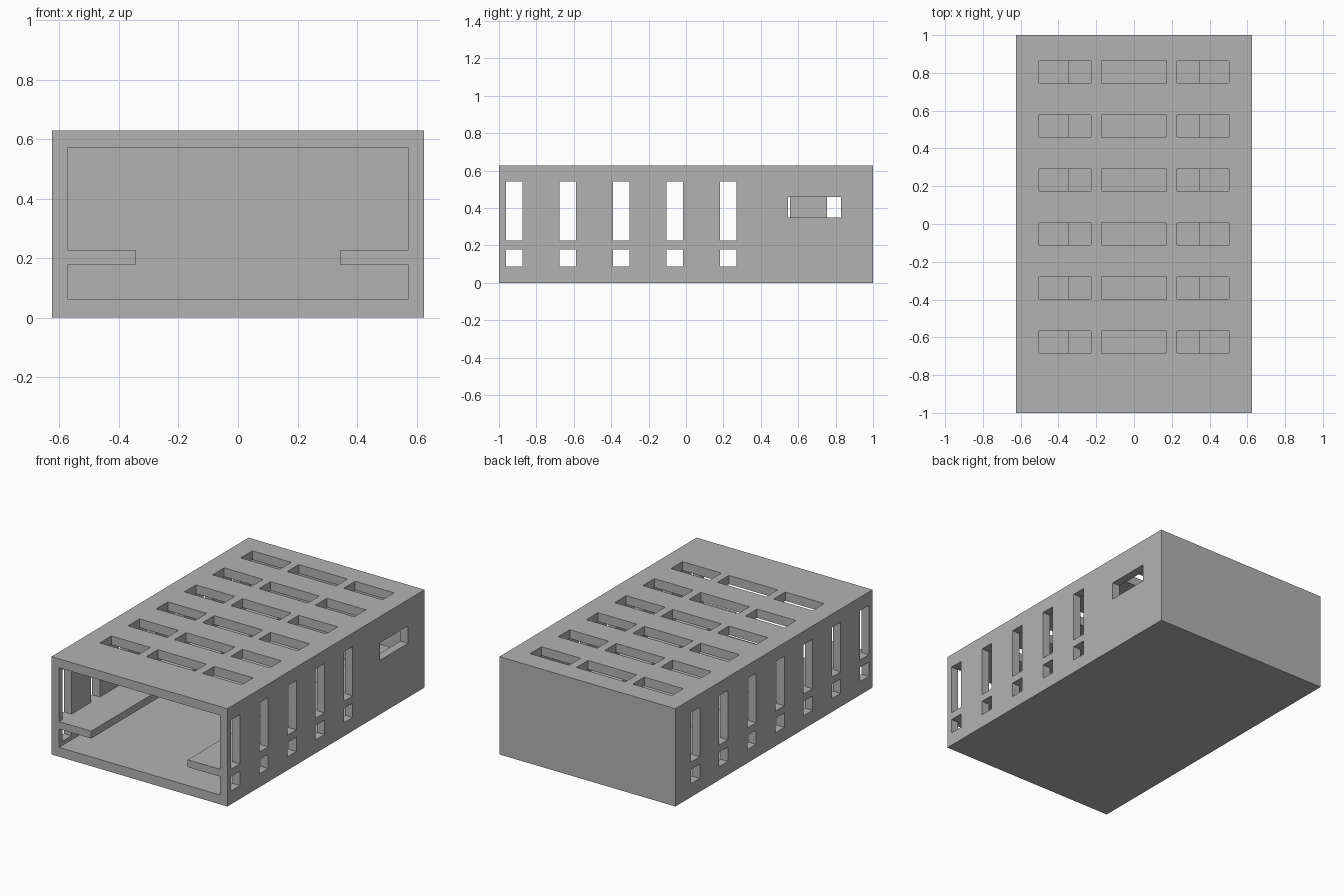
import bpy, bmesh
from mathutils import Matrix, Vector

if "Cube" in bpy.data.objects:
    bpy.data.objects.remove(bpy.data.objects["Cube"], do_unlink=True)

grey = bpy.data.materials.new("plain grey")
grey.use_nodes = True
GREY = (0.45, 0.45, 0.45, 1)
grey.diffuse_color = GREY
grey.node_tree.nodes["Principled BSDF"].inputs["Base Color"].default_value = GREY

# Overall sizes
W, H, WALL = 0.625, 0.628, 0.057       # half width, height, wall thickness
IN = W - WALL + 0.003                  # half width of the cavity
SHELF_LOW, SHELF_TOP = 0.178, 0.225
PITCH = 0.286                          # spacing of every vent row


def boxes(name, extents):
    """One object made of boxes, each given as (x0, x1), (y0, y1), (z0, z1)."""
    bm = bmesh.new()
    for ranges in extents:
        lo, hi = (Vector(c) for c in zip(*ranges))
        place = Matrix.Translation((lo + hi) / 2) @ Matrix.Diagonal((*(hi - lo), 1))
        bmesh.ops.create_cube(bm, size=1, matrix=place)
    mesh = bpy.data.meshes.new(name)
    bm.to_mesh(mesh)
    bm.free()
    mesh.materials.append(grey)
    obj = bpy.data.objects.new(name, mesh)
    bpy.context.collection.objects.link(obj)
    return obj


def cut(target, cutter):
    """Subtract the cutter from the target and discard it."""
    cutter.hide_render = True
    mod = target.modifiers.new("cut", "BOOLEAN")
    mod.operation, mod.solver, mod.object = "DIFFERENCE", "EXACT", cutter
    bpy.context.view_layer.objects.active = target
    bpy.ops.object.modifier_apply(modifier=mod.name)
    bpy.data.objects.remove(cutter, do_unlink=True)


# Case: a box hollowed out from the open front
case = boxes("case", [((-W, W), (-1, 1), (0, H))])
cut(case, boxes("cavity_cutter", [((-IN, IN), (-1.1, 1 - WALL), (0.06, H - WALL))]))

# Vents: seven pairs on the right wall, five pairs and a port on the left wall
vents = []
for side, count in ((-1, 7), (1, 5)):
    x = sorted((side * (IN - 0.04), side * (W + 0.1)))
    for i in range(count):
        y = -0.963 + i * PITCH
        for z in ((0.086, SHELF_LOW), (SHELF_TOP, 0.542)):
            vents.append((x, (y, y + 0.09), z))
vents.append(((IN - 0.04, W + 0.1), (0.546, 0.83), (0.348, 0.46)))

# Vents: six rows of three in the roof
for i in range(6):
    y = -0.683 + i * PITCH
    for x in ((-0.503, -0.227), (-0.173, 0.173), (0.227, 0.503)):
        vents.append((x, (y, y + 0.117), (H - WALL - 0.02, H + 0.1)))
cut(case, boxes("vent_cutter", vents))

# Shelves: a ledge along each inner side wall
for name, side in (("right_shelf", -1), ("left_shelf", 1)):
    x = sorted((side * 0.343, side * IN))
    boxes(name, [(x, (-1, 1 - WALL), (SHELF_LOW, SHELF_TOP))])
